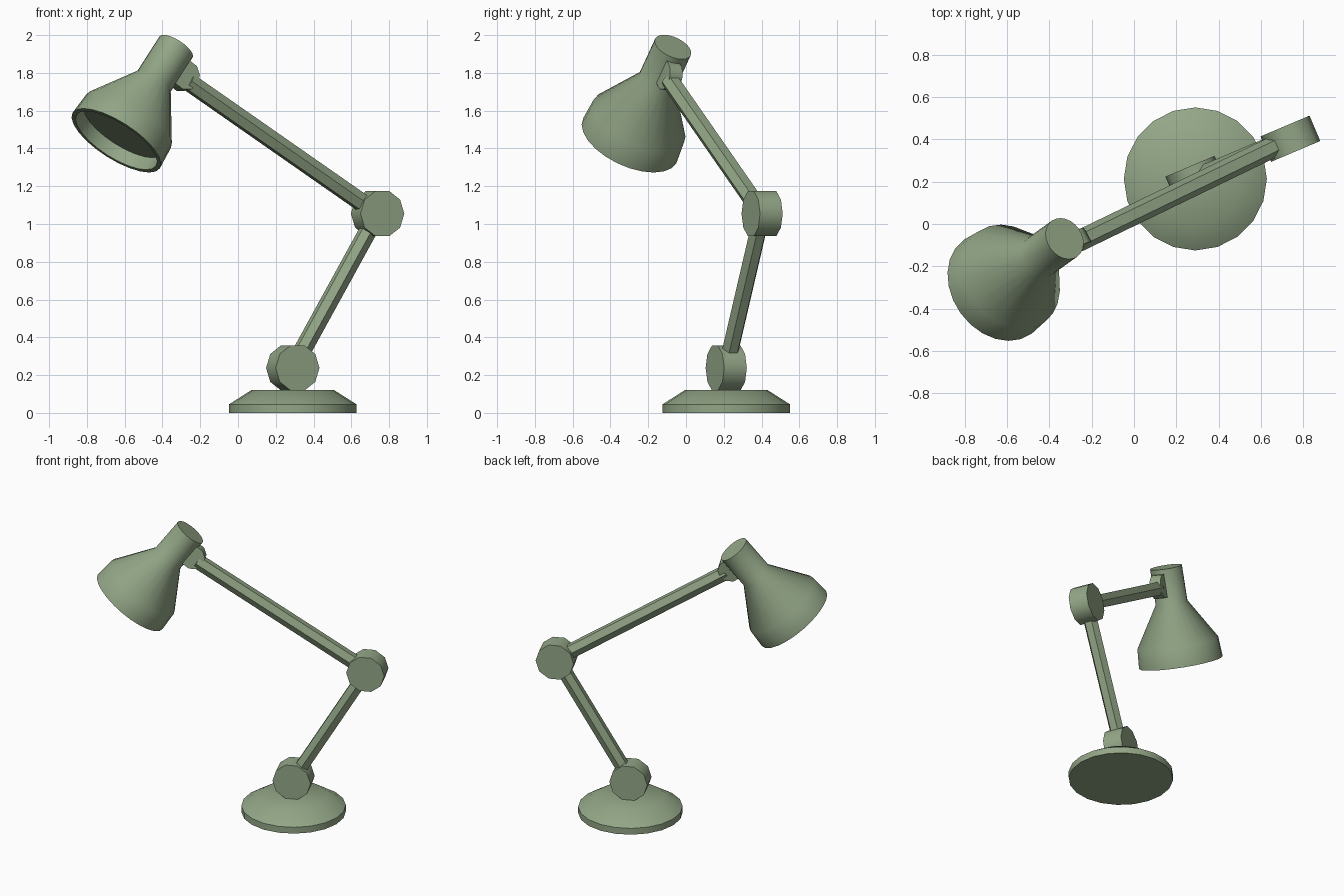
import bpy, bmesh, math
from mathutils import Vector

if "Cube" in bpy.data.objects:
    bpy.data.objects.remove(bpy.data.objects["Cube"])

mat = bpy.data.materials.new("sage_green")
mat.diffuse_color = (0.29, 0.38, 0.24, 1)
mat.use_nodes = True
mat.node_tree.nodes["Principled BSDF"].inputs["Base Color"].default_value = mat.diffuse_color


def lathe(name, origin, axis, profile, sides, turn=0.0):
    """Revolve (radius, distance) points about an axis; both ends get a flat face."""
    o, a = Vector(origin), Vector(axis).normalized()
    u = a.cross(Vector((0, 0, 1)))
    u = u.normalized() if u.length > 1e-4 else Vector((1, 0, 0))
    v = a.cross(u)
    bm = bmesh.new()
    rings = []
    for r, s in profile:
        angles = [turn + 2 * math.pi * i / sides for i in range(sides)]
        rings.append([bm.verts.new(o + a * s + (u * math.cos(t) + v * math.sin(t)) * r)
                      for t in angles])
    for p, q in zip(rings, rings[1:]):
        for i in range(sides):
            j = (i + 1) % sides
            bm.faces.new((p[i], p[j], q[j], q[i]))
    bm.faces.new(rings[0])
    bm.faces.new(rings[-1])
    bmesh.ops.recalc_face_normals(bm, faces=bm.faces)
    me = bpy.data.meshes.new(name)
    bm.to_mesh(me)
    bm.free()
    ob = bpy.data.objects.new(name, me)
    bpy.context.collection.objects.link(ob)
    me.materials.append(mat)
    bpy.context.view_layer.objects.active = ob
    bpy.ops.object.select_all(action='DESELECT')
    ob.select_set(True)
    bpy.ops.object.shade_smooth_by_angle(angle=math.radians(40))
    return ob


def disc(name, centre, axis, radius, width):
    return lathe(name, centre, axis, [(radius, -width / 2), (radius, width / 2)], 10)


def rod(name, start, end, radius):
    d = Vector(end) - Vector(start)
    return lathe(name, start, d, [(radius, 0), (radius, d.length)], 6)


foot = (0.29, 0.213, 0.238)
elbow = (0.739, 0.403, 1.055)
neck = (-0.29, -0.088, 1.785)
hinge = Vector((0.39, -0.92, 0))
tilt = Vector((-0.503, -0.362, -0.786)).normalized()

# Weighted base
lathe("base", (0.29, 0.213, 0), (0, 0, 1), [(0.338, 0), (0.338, 0.045), (0.22, 0.12)], 20)

# Joints and arms
disc("base_joint", foot, hinge, 0.126, 0.13)
disc("elbow_joint", elbow, hinge, 0.126, 0.13)
disc("head_joint", neck, hinge - tilt * hinge.dot(tilt), 0.08, 0.075)
rod("lower_arm", foot, elbow, 0.048)
rod("upper_arm", elbow, (-0.265, -0.083, 1.755), 0.05)

# Lamp head: cap, cone, rim, then back inside to the recessed plate
lathe("shade", (-0.328, -0.069, 1.937), tilt,
      [(0.104, 0), (0.104, 0.235), (0.265, 0.5), (0.274, 0.63),
       (0.25, 0.63), (0.243, 0.555)], 24)
